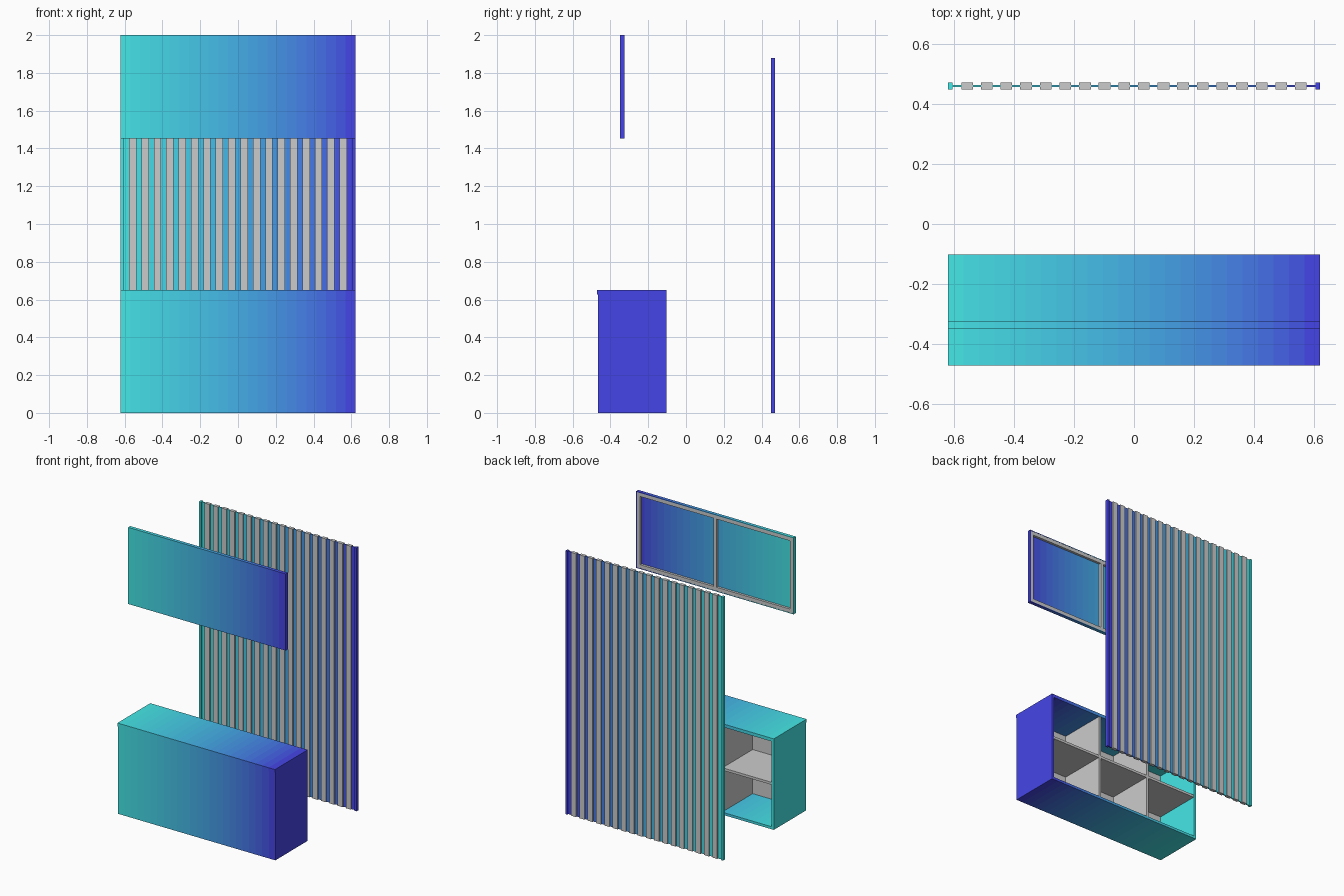
import bpy, bmesh
from mathutils import Vector

if "Cube" in bpy.data.objects:
    bpy.data.objects.remove(bpy.data.objects["Cube"])

HX = 0.622       # half width of everything
BANDS = 24       # colour steps from teal to blue along x

# Teal-to-blue fade, one material per band
fade = []
for i in range(BANDS):
    t = i / (BANDS - 1)
    m = bpy.data.materials.new(f"fade_{i:02d}")
    m.diffuse_color = (0.06, 0.8 + (0.06 - 0.8) * t, 0.8, 1)
    m.use_nodes = True
    m.node_tree.nodes["Principled BSDF"].inputs["Base Color"].default_value = m.diffuse_color
    fade.append(m)


def box(name, x, y, z, coloured=False):
    """Box from (min, max) ranges; coloured boxes are sliced into fade bands."""
    bm = bmesh.new()
    bmesh.ops.create_cube(bm, size=1)
    lo, hi = Vector((x[0], y[0], z[0])), Vector((x[1], y[1], z[1]))
    bmesh.ops.scale(bm, vec=hi - lo, verts=bm.verts)
    bmesh.ops.translate(bm, vec=(lo + hi) / 2, verts=bm.verts)
    me = bpy.data.meshes.new(name)
    if coloured:
        step = 2 * HX / BANDS
        for i in range(1, BANDS):
            cut = -HX + i * step
            if x[0] + 1e-4 < cut < x[1] - 1e-4:
                bmesh.ops.bisect_plane(bm, geom=bm.verts[:] + bm.edges[:] + bm.faces[:],
                                       plane_co=(cut, 0, 0), plane_no=(1, 0, 0))
        for m in fade:
            me.materials.append(m)
        for f in bm.faces:
            k = int((f.calc_center_median().x + HX) / step)
            f.material_index = max(0, min(BANDS - 1, k))
    bm.to_mesh(me)
    bm.free()
    ob = bpy.data.objects.new(name, me)
    bpy.context.collection.objects.link(ob)
    return ob


T = 0.018        # board thickness
FULL = (-HX, HX)
INNER = (-HX + T, HX - T)

# Counter: shell open at the back
box("counter_top", FULL, (-0.472, -0.102), (0.627, 0.65), True)
box("counter_front", FULL, (-0.467, -0.455), (0, 0.627), True)
box("counter_base", INNER, (-0.455, -0.102), (0, T), True)
for side, x in (("left", (-HX, -HX + T)), ("right", (HX - T, HX))):
    box(f"counter_side_{side}", x, (-0.455, -0.102), (0, 0.627), True)

# Counter interior: lining, one shelf, two dividers
box("counter_lining", INNER, (-0.455, -0.447), (T, 0.627))
box("counter_shelf", INNER, (-0.447, -0.106), (0.315, 0.315 + T))
for i, x in enumerate((-0.205, 0.205)):
    for j, z in enumerate(((T, 0.315), (0.315 + T, 0.627))):
        box(f"counter_divider_{i}_{j}", (x - T / 2, x + T / 2), (-0.447, -0.106), z)

# Hanging fascia panel: thin face with a coloured rim
Z0, Z1, R = 1.453, 2.0, 0.005
box("fascia_face", FULL, (-0.35, -0.344), (Z0, Z1), True)
box("fascia_rim_top", FULL, (-0.344, -0.326), (Z1 - R, Z1), True)
box("fascia_rim_bottom", FULL, (-0.344, -0.326), (Z0, Z0 + R), True)
for side, x in (("left", (-HX, -HX + R)), ("right", (HX - R, HX))):
    box(f"fascia_rim_{side}", x, (-0.344, -0.326), (Z0 + R, Z1 - R), True)

# Grey battens behind the fascia
B = 0.025
FY = (-0.344, -0.327)
box("fascia_batten_top", (-HX + R, HX - R), FY, (Z1 - R - B, Z1 - R))
box("fascia_batten_bottom", (-HX + R, HX - R), FY, (Z0 + R, Z0 + R + B))
for name, x in (("left", -HX + R + B / 2), ("middle", 0), ("right", HX - R - B / 2)):
    box(f"fascia_batten_{name}", (x - B / 2, x + B / 2), FY, (Z0 + R + B, Z1 - R - B))

# Slatted back wall: coloured sheet, end posts and 18 grey slats
WY = (0.449, 0.472)
box("wall_sheet", (-HX + 0.016, HX - 0.016), (0.457, 0.464), (0.001, 1.878), True)
for side, x in (("left", (-HX, -HX + 0.016)), ("right", (HX - 0.016, HX))):
    box(f"wall_post_{side}", x, WY, (0, 1.88), True)
for i in range(18):
    x = (i - 8.5) * 0.0656
    box(f"wall_slat_{i:02d}", (x - 0.0195, x + 0.0195), WY, (0, 1.88))
